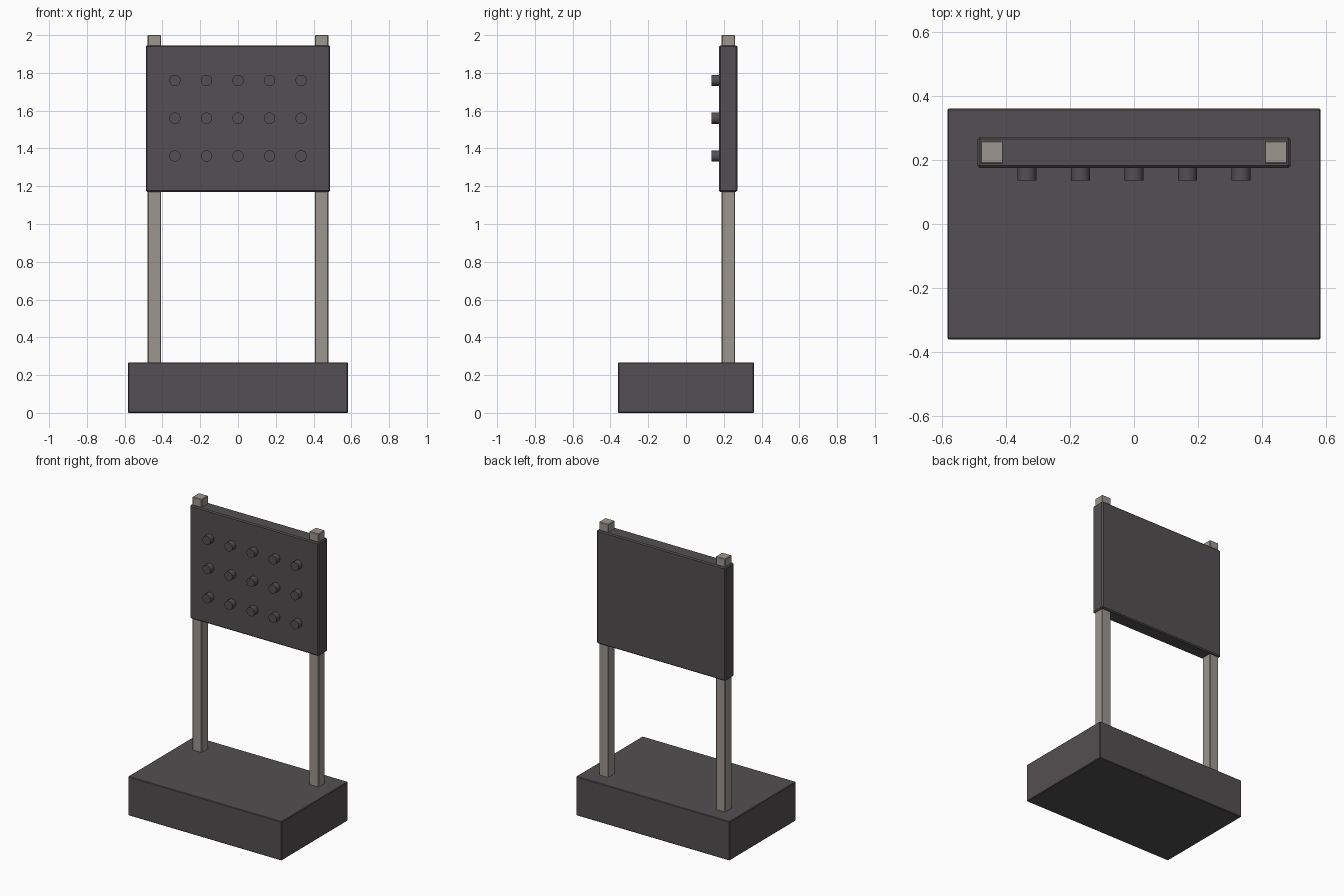
import bpy
import math

cube = bpy.data.objects.get("Cube")
if cube:
    bpy.data.objects.remove(cube, do_unlink=True)


def material(name, rgb):
    mat = bpy.data.materials.new(name)
    mat.use_nodes = True
    mat.diffuse_color = (*rgb, 1)
    mat.node_tree.nodes["Principled BSDF"].inputs["Base Color"].default_value = (*rgb, 1)
    return mat


dark = material("dark grey", (0.088, 0.078, 0.084))
light = material("warm light grey", (0.34, 0.305, 0.275))


def box(name, low, high, mat, bevel):
    center = [(a + b) / 2 for a, b in zip(low, high)]
    bpy.ops.mesh.primitive_cube_add(size=1, location=center)
    obj = bpy.context.object
    obj.name = name
    obj.scale = [b - a for a, b in zip(low, high)]
    bpy.ops.object.transform_apply(location=False, rotation=False, scale=True)
    obj.data.materials.append(mat)
    mod = obj.modifiers.new("edge bevel", "BEVEL")
    mod.width = bevel
    mod.segments = 1
    return obj


# Heavy base and upright panel
box("base", (-0.582, -0.36, 0), (0.582, 0.36, 0.267), dark, 0.004)
box("panel", (-0.488, 0.175, 1.17), (0.488, 0.272, 1.946), dark, 0.007)

# Posts running through the panel
for side, x in (("left", 0.443), ("right", -0.443)):
    box(side + "_post", (x - 0.035, 0.189, 0.25), (x + 0.035, 0.259, 2.0), light, 0.003)

# Grid of pegs on the panel front
for row in range(3):
    for col in range(5):
        bpy.ops.mesh.primitive_cylinder_add(
            vertices=24, radius=0.03, depth=0.06,
            location=((col - 2) * 0.167, 0.165, 1.36 + row * 0.2),
            rotation=(math.pi / 2, 0, 0))
        peg = bpy.context.object
        peg.name = f"peg_{row + 1}_{col + 1}"
        peg.data.materials.append(dark)
        bpy.ops.object.shade_smooth_by_angle()
